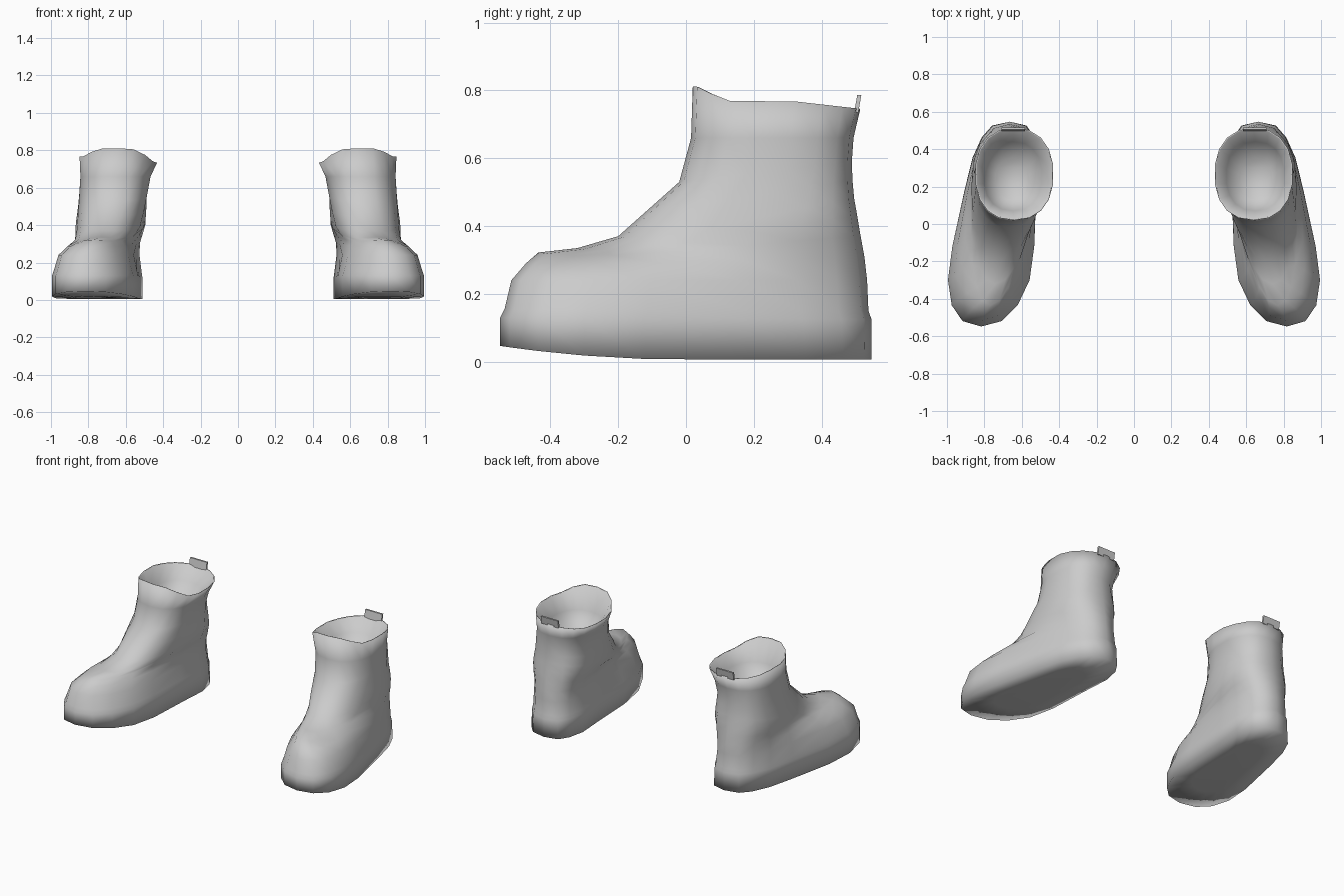
import bpy, bmesh, math

cube = bpy.data.objects.get("Cube")
if cube:
    bpy.data.objects.remove(cube, do_unlink=True)

SIDES = 18

grey = bpy.data.materials.new("plain grey")
grey.use_nodes = True
grey.diffuse_color = (0.6, 0.6, 0.6, 1)
grey.node_tree.nodes["Principled BSDF"].inputs["Base Color"].default_value = (0.6, 0.6, 0.6, 1)

# Outer rings: front z, back z, front y, back y, middle x, x skew,
# half width, width taper, pinch of the inner waist, crown of the vamp
OUTER = [
    (0.006, 0.006, -0.548, 0.547, 0.727, -0.09, 0.223, -0.045, 0.045, 0),
    (0.13, 0.125, -0.548, 0.547, 0.727, -0.09, 0.223, -0.045, 0.045, 0),
    (0.155, 0.15, -0.535, 0.538, 0.727, -0.09, 0.216, -0.04, 0.04, 0),
    (0.24, 0.24, -0.515, 0.534, 0.727, -0.085, 0.198, -0.025, 0.035, 0),
    (0.29, 0.31, -0.472, 0.526, 0.718, -0.075, 0.176, 0.008, 0.025, 0.01),
    (0.322, 0.37, -0.435, 0.515, 0.708, -0.06, 0.164, 0.05, 0.015, 0.03),
    (0.335, 0.43, -0.32, 0.505, 0.695, -0.045, 0.172, 0.05, 0.005, 0.035),
    (0.37, 0.48, -0.20, 0.496, 0.685, -0.03, 0.178, 0.035, 0, 0.03),
    (0.45, 0.535, -0.11, 0.491, 0.675, -0.015, 0.181, 0.015, 0, 0.015),
    (0.53, 0.59, -0.02, 0.489, 0.668, 0, 0.183, 0, 0, 0),
    (0.66, 0.66, 0.015, 0.494, 0.655, 0, 0.19, 0, 0, 0),
    (0.768, 0.768, 0.02, 0.514, 0.64, 0, 0.21, 0, 0, 0),
]
# Lining rings, from the rim down to the insole
INNER = [
    (0.766, 0.766, 0.027, 0.507, 0.64, 0, 0.203, 0, 0, 0),
    (0.66, 0.66, 0.07, 0.44, 0.648, 0, 0.155, 0, 0, 0),
    (0.57, 0.57, 0.13, 0.35, 0.65, 0, 0.09, 0, 0, 0),
]


def ring(bm, side, spec, sole=False, rim=False):
    z0, z1, y0, y1, xm, skew, half, taper, pinch, crown = spec
    verts = []
    for i in range(SIDES):
        a = 2 * math.pi * i / SIDES
        c, s = math.cos(a), math.sin(a)
        fullness = 0.62 + 0.35 * z0 if c > 0 else 0.87  # square heel, round toe
        t, u = (math.copysign(abs(v) ** fullness, v) for v in (c, s))
        y = (y0 + y1) / 2 + t * (y1 - y0) / 2
        z = z0 + (z1 - z0) * (t + 1) / 2 - crown * u * u * (1 - t) / 2
        if sole:  # toe spring
            z += 0.04 * max(0, -y / 0.545) ** 2
        if rim:   # raised front, lower inner side and back
            z += 0.043 * min(1, max(0, (-t - 0.6) / 0.35))
            z -= 0.035 * max(0, -u) ** 2 + 0.028 * max(0, t - 0.2)
        x = xm + skew * t * (0.7 if t > 0 else 1) + u * (half + taper * t)
        waist = math.exp(-((t - 0.08) / 0.3) ** 2)
        x += pinch * waist * (max(0, -u) - 0.3 * max(0, u))
        verts.append(bm.verts.new((side * x, y, z)))
    return verts


def bridge(bm, a, b):
    for i in range(SIDES):
        j = (i + 1) % SIDES
        bm.faces.new((a[i], a[j], b[j], b[i]))


def finish(bm, name, smooth):
    bmesh.ops.recalc_face_normals(bm, faces=bm.faces)
    for f in bm.faces:
        f.smooth = smooth
    mesh = bpy.data.meshes.new(name)
    bm.to_mesh(mesh)
    bm.free()
    mesh.materials.append(grey)
    bpy.context.collection.objects.link(bpy.data.objects.new(name, mesh))


def boot(side, label):
    # Sole, upper, shaft and lining as one lofted shell
    bm = bmesh.new()
    sole_inset = (0.007, 0.007, -0.33, 0.33, 0.727, -0.055, 0.12, -0.03, 0.03, 0)
    loops = [ring(bm, side, sole_inset, sole=True)]
    for k, spec in enumerate(OUTER):
        loops.append(ring(bm, side, spec, sole=k == 0, rim=k == len(OUTER) - 1))
    for k, spec in enumerate(INNER):
        loops.append(ring(bm, side, spec, rim=k == 0))
    for a, b in zip(loops, loops[1:]):
        bridge(bm, a, b)
    bm.faces.new(loops[0])
    bm.faces.new(loops[-1])
    finish(bm, label + "_boot", True)

    # Pull tab standing on the back of the rim
    bm = bmesh.new()
    for v in bmesh.ops.create_cube(bm, size=1)["verts"]:
        top = v.co.z > 0
        v.co = (side * (0.645 + v.co.x * 0.125),
                (0.511 if top else 0.502) + v.co.y * 0.012,
                0.786 if top else 0.735)
    finish(bm, label + "_pull_tab", False)


boot(1, "left")
boot(-1, "right")
